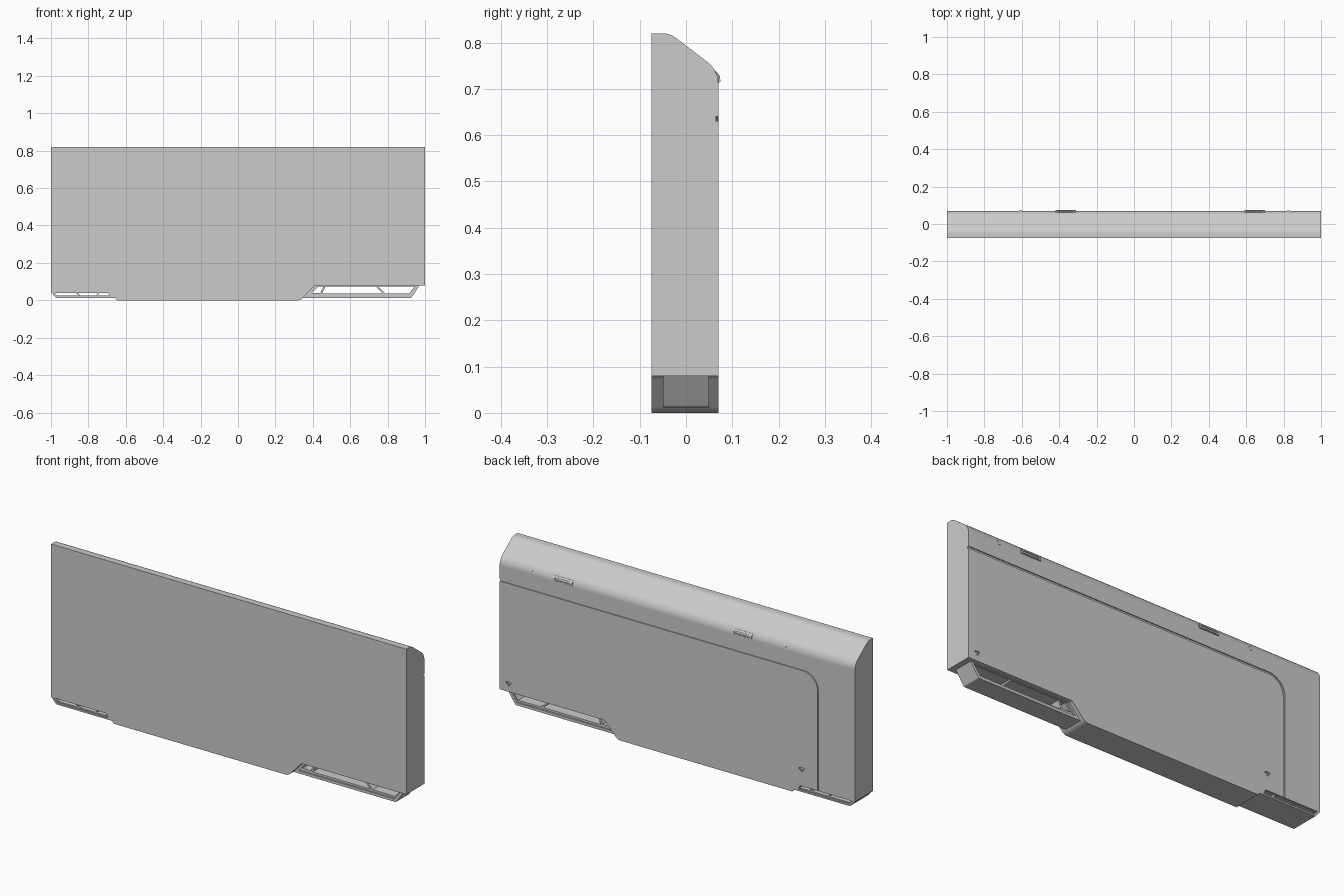
import bpy, bmesh, math
from mathutils import Vector

if "Cube" in bpy.data.objects:
    bpy.data.objects.remove(bpy.data.objects["Cube"])


def fillet(pts, seg=6):
    """Polygon from (u, v, radius) corners, rounding each corner by its radius."""
    out = []
    for i, (u, v, r) in enumerate(pts):
        p = Vector((u, v))
        if r == 0:
            out.append(p)
            continue
        a = (Vector(pts[i - 1][:2]) - p).normalized()
        b = (Vector(pts[(i + 1) % len(pts)][:2]) - p).normalized()
        half = a.angle(b) / 2
        c = p + (a + b).normalized() * (r / math.sin(half))
        s = p + a * (r / math.tan(half)) - c
        e = p + b * (r / math.tan(half)) - c
        for k in range(seg + 1):
            d = s.lerp(e, k / seg).normalized()
            out.append(c + d * r)
    return out


def prism(name, pts, lo, hi, axis='Y'):
    """Extrude an outline: (x, z) along Y, or (y, z) along X."""
    outline = fillet([(*p, 0)[:3] for p in pts])
    bm = bmesh.new()
    place = (lambda p, t: (p.x, t, p.y)) if axis == 'Y' else (lambda p, t: (t, p.x, p.y))
    f = bm.faces.new([bm.verts.new(place(p, lo)) for p in outline])
    ext = bmesh.ops.extrude_face_region(bm, geom=[f])
    verts = [g for g in ext['geom'] if isinstance(g, bmesh.types.BMVert)]
    shift = (0, hi - lo, 0) if axis == 'Y' else (hi - lo, 0, 0)
    bmesh.ops.translate(bm, verts=verts, vec=shift)
    bmesh.ops.recalc_face_normals(bm, faces=bm.faces)
    me = bpy.data.meshes.new(name)
    bm.to_mesh(me)
    bm.free()
    ob = bpy.data.objects.new(name, me)
    bpy.context.collection.objects.link(ob)
    return ob


def activate(ob):
    bpy.ops.object.select_all(action='DESELECT')
    ob.select_set(True)
    bpy.context.view_layer.objects.active = ob


def cut(ob, cutter):
    cutter.hide_render = True
    m = ob.modifiers.new('cut', 'BOOLEAN')
    m.operation, m.solver, m.object = 'DIFFERENCE', 'EXACT', cutter
    activate(ob)
    bpy.ops.object.modifier_apply(modifier=m.name)
    bpy.data.objects.remove(cutter)


def finish(ob):
    activate(ob)
    bpy.ops.object.shade_smooth_by_angle(angle=math.radians(30))
    ob.modifiers.new('normals', 'WEIGHTED_NORMAL').keep_sharp = True


FRONT, BACK = -0.074, 0.070

# Main slab with the sloped, rounded top
body = prism('body', [(FRONT, 0), (BACK, 0), (BACK, 0.74, 0.06),
                      (-0.035, 0.82, 0.05), (FRONT, 0.82)], -1, 1, 'X')

# Undercuts beneath both ends
cut(body, prism('undercut_right', [(0.29, -0.1), (0.29, -0.001), (0.335, 0.0, 0.04),
                                   (0.41, 0.08, 0.02), (1.1, 0.08), (1.1, -0.1)], -0.2, 0.2))
cut(body, prism('undercut_left', [(-1.1, -0.1), (-1.1, 0.042), (-0.685, 0.042, 0.01),
                                  (-0.645, -0.001), (-0.645, -0.1)], -0.2, 0.2))

# Panel groove on the back
W = 0.01
cut(body, prism('panel_groove', [(1.1, 0.64), (-0.80, 0.64, 0.09), (-0.80, -0.1), (-0.80 + W, -0.1),
                                 (-0.80 + W, 0.64 - W, 0.08), (1.1, 0.64 - W)],
                BACK - 0.005, BACK + 0.05))

# Small latch notches low on the back
for x, z in ((0.95, 0.12), (-0.70, 0.125)):
    cut(body, prism('notch', [(x - 0.014, z + 0.009), (x + 0.014, z + 0.009), (x + 0.014, z),
                              (x + 0.004, z), (x + 0.004, z - 0.01), (x - 0.006, z - 0.01),
                              (x - 0.006, z), (x - 0.014, z)], BACK - 0.006, BACK + 0.05))
finish(body)


def foot(name, outline, recess, windows, y0, y1):
    """Open frame with a shallow recess on both faces and windows right through."""
    ob = prism(name, outline, y0, y1)
    cut(ob, prism('recess_front', recess, y0 - 0.05, y0 + 0.008))
    cut(ob, prism('recess_back', recess, y1 - 0.008, y1 + 0.05))
    for w in windows:
        cut(ob, prism('window', w, y0 - 0.1, y1 + 0.1))
    finish(ob)


foot('right_foot',
     [(0.33, 0.012), (0.925, 0.012, 0.01), (0.972, 0.081), (0.40, 0.081)],
     [(0.375, 0.026), (0.915, 0.026), (0.952, 0.076), (0.42, 0.076)],
     [[(0.395, 0.04), (0.44, 0.04), (0.457, 0.074), (0.43, 0.074)],
      [(0.45, 0.036), (0.775, 0.036), (0.735, 0.074), (0.467, 0.074)],
      [(0.788, 0.036), (0.915, 0.036), (0.944, 0.074), (0.748, 0.074)]], -0.05, 0.05)

foot('left_foot',
     [(-1.0, 0.043), (-0.972, 0.012, 0.008), (-0.65, 0.012), (-0.67, 0.043)],
     [(-0.985, 0.041), (-0.965, 0.02), (-0.68, 0.02), (-0.69, 0.041)],
     [[(-0.98, 0.04), (-0.967, 0.026), (-0.85, 0.026), (-0.868, 0.04)],
      [(-0.86, 0.04), (-0.842, 0.026), (-0.758, 0.026), (-0.748, 0.04)],
      [(-0.74, 0.04), (-0.75, 0.026), (-0.685, 0.026), (-0.695, 0.04)]], FRONT, BACK)

# Pull handles and hinge tabs along the upper back edge
for n, x in enumerate((0.645, -0.365)):
    h = prism(f'handle_{n + 1}', [(0.056, 0.72), (0.068, 0.714), (0.0745, 0.715, 0.002),
                                  (0.073, 0.729, 0.004), (0.064, 0.739, 0.002), (0.056, 0.738)],
              x - 0.055, x + 0.055, 'X')
    cut(h, prism('grip', [(x - 0.044, 0.721, 0.003), (x + 0.044, 0.721, 0.003),
                          (x + 0.044, 0.732, 0.003), (x - 0.044, 0.732, 0.003)], 0.067, 0.1))
    finish(h)
for n, x in enumerate((0.825, -0.605)):
    t = prism(f'tab_{n + 1}', [(0.058, 0.712), (0.0715, 0.712), (0.0705, 0.727, 0.004),
                               (0.064, 0.737), (0.058, 0.737)], x - 0.007, x + 0.007, 'X')
    finish(t)
